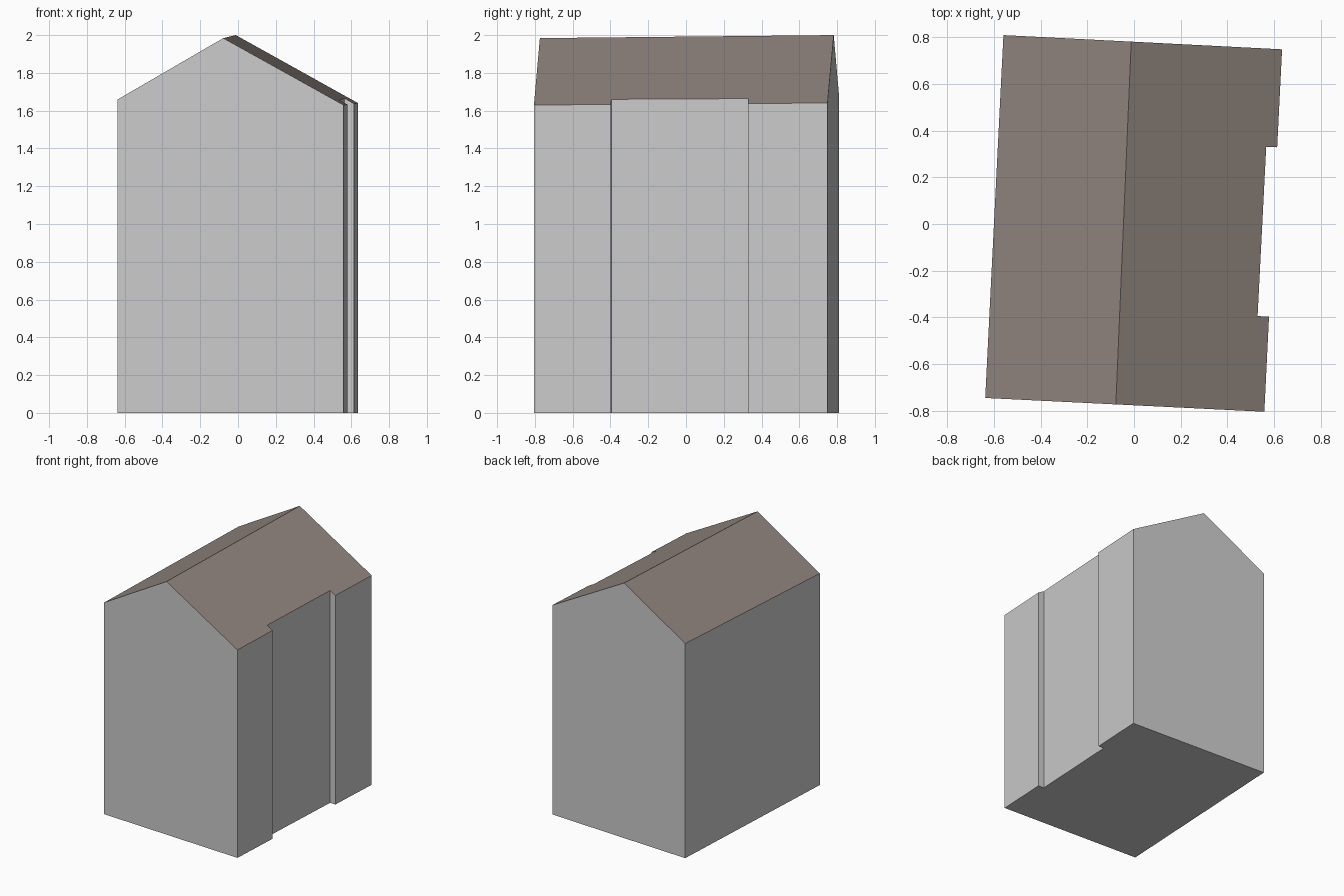
import bpy, bmesh
from mathutils import Vector

if "Cube" in bpy.data.objects:
    bpy.data.objects.remove(bpy.data.objects["Cube"])

# Ground outline, slightly turned, with a shallow recess on the right side
OUTLINE = [(-0.638, -0.746), (0.559, -0.805), (0.579, -0.397), (0.530, -0.395),
           (0.567, 0.331), (0.614, 0.329), (0.635, 0.749), (-0.560, 0.810)]
RIDGE_A = Vector((-0.078, -0.774, 1.984))
RIDGE_B = Vector((-0.012, 0.782, 2.0))
SLOPE_LEFT, SLOPE_RIGHT = 0.58, 0.555


def material(name, rgb):
    m = bpy.data.materials.new(name)
    m.diffuse_color = (*rgb, 1)
    m.use_nodes = True
    m.node_tree.nodes["Principled BSDF"].inputs["Base Color"].default_value = m.diffuse_color
    return m


along = (RIDGE_B - RIDGE_A).to_2d()
length = along.length
along.normalize()
across = Vector((along.y, -along.x))


def roof_height(p):
    """Height of the gable roof above a ground point."""
    d = p.to_2d() - RIDGE_A.to_2d()
    side = d.dot(across)
    ridge = RIDGE_A.z + (RIDGE_B.z - RIDGE_A.z) * d.dot(along) / length
    return ridge - abs(side) * (SLOPE_RIGHT if side > 0 else SLOPE_LEFT)


# House body: outline split along the ridge, raised, then fitted to the roof
bm = bmesh.new()
bm.faces.new([bm.verts.new((x, y, 0)) for x, y in OUTLINE])
bmesh.ops.bisect_plane(bm, geom=bm.verts[:] + bm.edges[:] + bm.faces[:],
                       plane_co=(RIDGE_A.x, RIDGE_A.y, 0), plane_no=across.to_3d())
top = bmesh.ops.extrude_face_region(bm, geom=bm.faces[:], use_keep_orig=True)
for v in top["geom"]:
    if isinstance(v, bmesh.types.BMVert):
        v.co.z = roof_height(v.co)
bmesh.ops.recalc_face_normals(bm, faces=bm.faces[:])
bmesh.ops.dissolve_limit(bm, angle_limit=0.01, verts=bm.verts[:], edges=bm.edges[:])
bm.normal_update()

# Roof colour on upward faces, wall colour elsewhere
for f in bm.faces:
    f.material_index = 1 if f.normal.z > 0.3 else 0

mesh = bpy.data.meshes.new("house_body")
bm.to_mesh(mesh)
bm.free()
mesh.materials.append(material("wall_grey", (0.60, 0.60, 0.60)))
mesh.materials.append(material("roof_brown", (0.283, 0.235, 0.212)))
bpy.context.collection.objects.link(bpy.data.objects.new("house_body", mesh))
